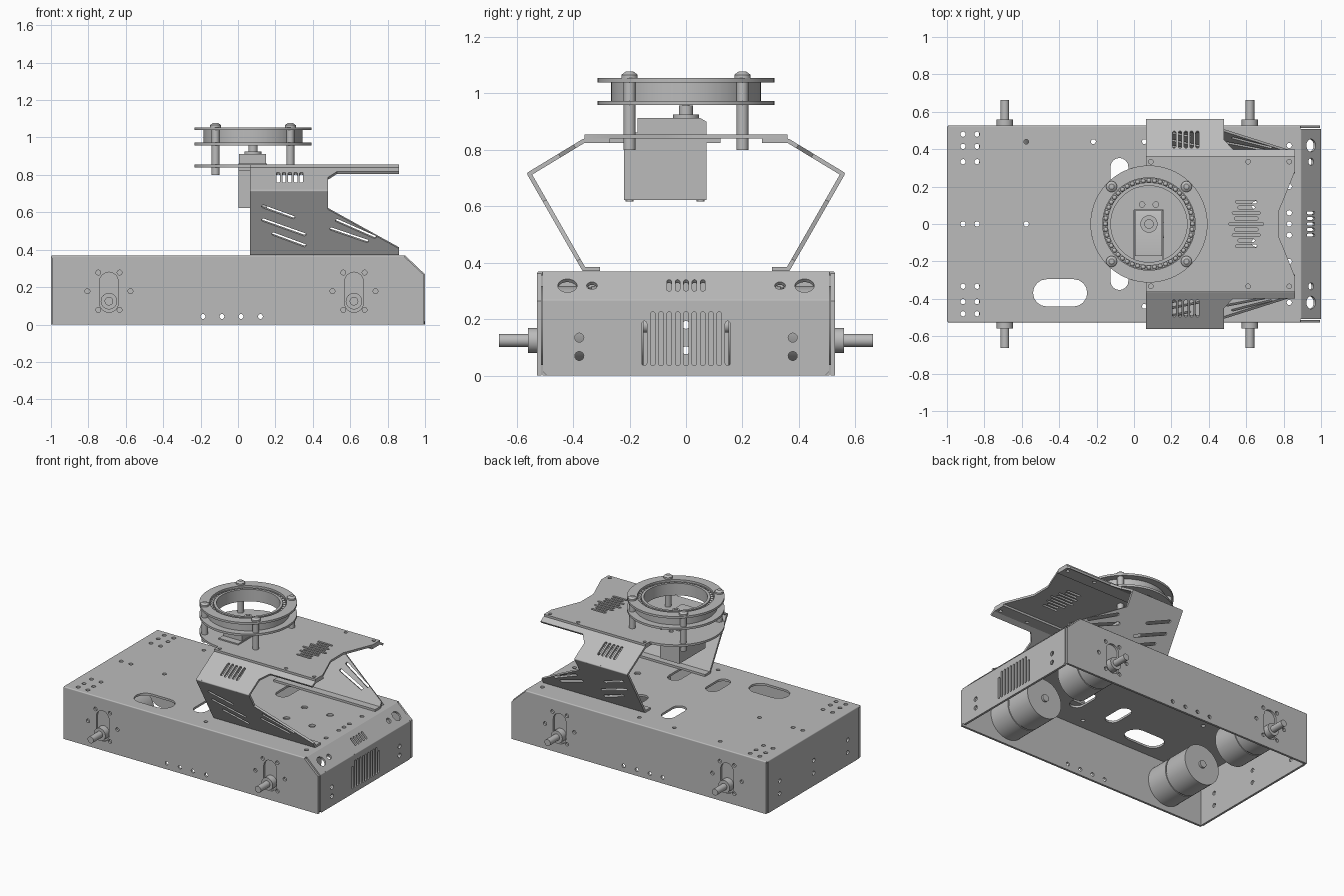
import bpy, bmesh, math
from mathutils import Vector, Matrix

cube = bpy.data.objects.get("Cube")
if cube:
    bpy.data.objects.remove(cube)

GREY = (0.5, 0.5, 0.5, 1)
metal = bpy.data.materials.new("plain_grey_metal")
metal.use_nodes = True
metal.diffuse_color = GREY
metal.node_tree.nodes["Principled BSDF"].inputs["Base Color"].default_value = GREY

T = 0.015  # sheet thickness
X, Y, Z = Vector((1, 0, 0)), Vector((0, 1, 0)), Vector((0, 0, 1))


def add(name, mesh):
    obj = bpy.data.objects.new(name, mesh)
    bpy.context.collection.objects.link(obj)
    mesh.materials.clear()
    mesh.materials.append(metal)
    bpy.ops.object.select_all(action='DESELECT')
    obj.select_set(True)
    bpy.context.view_layer.objects.active = obj
    bpy.ops.object.shade_smooth_by_angle(angle=math.radians(35))
    return obj


def arc(cx, cy, r, a0, a1, n):
    return [(cx + r * math.cos(math.radians(a0 + (a1 - a0) * i / n)),
             cy + r * math.sin(math.radians(a0 + (a1 - a0) * i / n))) for i in range(n + 1)]


def circle(cx, cy, r, n=16):
    return arc(cx, cy, r, 0, 360, n)[:-1]


def slot(x0, y0, x1, y1, r):
    """Round-ended slot whose end centres are the two points."""
    a = math.degrees(math.atan2(y1 - y0, x1 - x0))
    return arc(x1, y1, r, a - 90, a + 90, 8) + arc(x0, y0, r, a + 90, a + 270, 8)


def rect(x0, y0, x1, y1):
    return [(x0, y0), (x1, y0), (x1, y1), (x0, y1)]


def sheet(name, origin, u, v, outline, holes=(), t=T):
    """Flat plate with holes, drawn in the plane u, v and centred on it."""
    curve = bpy.data.curves.new(name, 'CURVE')
    curve.dimensions = '2D'
    curve.fill_mode = 'BOTH'
    curve.extrude = t / 2
    for pts in [outline, *holes]:
        sp = curve.splines.new('POLY')
        sp.points.add(len(pts) - 1)
        for p, (a, b) in zip(sp.points, pts):
            p.co = (a, b, 0, 1)
        sp.use_cyclic_u = True
    tmp = bpy.data.objects.new(name + "_outline", curve)
    bpy.context.collection.objects.link(tmp)
    graph = bpy.context.evaluated_depsgraph_get()
    mesh = bpy.data.meshes.new_from_object(tmp.evaluated_get(graph))
    bpy.data.objects.remove(tmp)
    m = Matrix((u, v, u.cross(v))).transposed().to_4x4()
    m.translation = origin
    mesh.transform(m)
    bm = bmesh.new()
    bm.from_mesh(mesh)
    bmesh.ops.remove_doubles(bm, verts=bm.verts, dist=0.0001)
    bmesh.ops.recalc_face_normals(bm, faces=bm.faces)
    bm.to_mesh(mesh)
    bm.free()
    return add(name, mesh)


def rod(name, p0, p1, r, r2=None, n=32):
    p0, p1 = Vector(p0), Vector(p1)
    d = p1 - p0
    m = Matrix.Translation((p0 + p1) / 2) @ d.to_track_quat('Z', 'Y').to_matrix().to_4x4()
    bm = bmesh.new()
    bmesh.ops.create_cone(bm, cap_ends=True, segments=n, radius1=r,
                          radius2=r if r2 is None else r2, depth=d.length, matrix=m)
    mesh = bpy.data.meshes.new(name)
    bm.to_mesh(mesh)
    bm.free()
    return add(name, mesh)


def box(name, x0, x1, y0, y1, z0, z1):
    return sheet(name, Vector((0, 0, (z0 + z1) / 2)), X, Y, rect(x0, y0, x1, y1), t=z1 - z0)


# Chassis deck
H, W = 0.3625, 0.52
holes = [circle(x, s * y, 0.014) for x in (-0.914, -0.839) for y in (0.48, 0.415, 0.333) for s in (1, -1)]
holes += [circle(x, 0, 0.014) for x in (-0.914, -0.839, -0.576, 0.83)]
holes += [circle(x, s * 0.44, 0.013) for x in (-0.576, -0.217, 0.056) for s in (1, -1) if s > 0 or x > -0.2]
holes += [circle(0.83, s * y, 0.014) for y in (0.06, 0.2, 0.333, 0.42) for s in (1, -1)]
holes += [circle(x, s * 0.1, 0.022) for x in (0.45, 0.65) for s in (1, -1)]
holes += [slot(x, s * 0.19, x, s * 0.305, 0.048) for x in (-0.078, 0.22) for s in (1, -1)]
holes.append(slot(-0.467, -0.368, -0.323, -0.368, 0.073))
sheet("chassis_deck", Z * H, X, Y, rect(-0.9925, -W, 0.89, W), holes)

# Chassis side walls with motor slots and screw holes
MOTORS = (-0.69, 0.62)
wall = [(-0.995, 0), (0.995, 0), (0.995, 0.265), (0.89, H), (-0.995, H)]
holes = [circle(x, 0.043, 0.013) for x in (-0.187, -0.086, 0.016, 0.12)]
for mx in MOTORS:
    holes.append(slot(mx, 0.115, mx, 0.23, 0.05))
    holes += [circle(mx + s * 0.115, 0.178, 0.013) for s in (1, -1)]
    holes += [circle(mx + s * 0.057, 0.178 + q * 0.1, 0.013) for s in (1, -1) for q in (1, -1)]
for s, side in ((1, "back"), (-1, "front")):
    sheet(side + "_wall", Y * s * W, X, Z, wall, holes)
    rod(side + "_wall_bend", (-0.995, s * W, H), (0.89, s * W, H), T / 2, n=12)

# Left end: vented plate and sloping strip
E = 0.508
holes = [slot(i * 0.0295, 0.044, i * 0.0295, 0.185 if abs(i) == 5 else 0.218, 0.0085) for i in range(-5, 6)]
holes += [circle(s * 0.378, z, 0.016) for z in (0.07, 0.135) for s in (1, -1)]
sheet("vented_end", X * 0.9925, Y, Z, [(-E + 0.015, 0), (E - 0.015, 0), (E, 0.015), (E, 0.265), (-E, 0.265), (-E, 0.015)], holes)
slope = Vector((-0.1025, 0, H - 0.265))
L = slope.length
holes = [circle(s * 0.42, L * 0.5, 0.034, 24) for s in (1, -1)] + [circle(s * 0.333, L * 0.5, 0.019) for s in (1, -1)]
holes += [slot(i * 0.03, L * 0.36, i * 0.03, L * 0.66, 0.008) for i in range(-2, 3)]
sheet("sloping_strip", Vector((0.9925, 0, 0.265)), Y, slope.normalized(), rect(-E, 0, E, L), holes)
rod("strip_lower_bend", (0.9925, -E, 0.265), (0.9925, E, 0.265), T / 2, n=12)
rod("strip_upper_bend", (0.89, -E, H), (0.89, E, H), T / 2, n=12)

# Right end plate
holes = [circle(y, z, 0.014) for y in (-0.38, 0, 0.38) for z in (0.09, 0.18)]
sheet("plain_end", X * -0.9925, Y, Z, rect(-E, 0, E, H), holes)
rod("plain_end_bend", (-0.9925, -W, H), (-0.9925, W, H), T / 2, n=12)

# Geared motors with offset shafts
for mx in MOTORS:
    for s in (1, -1):
        for part, y0, y1, r in (("gearbox", 0.512, 0.345, 0.14), ("motor_seam", 0.345, 0.335, 0.134),
                                ("motor_can", 0.335, 0.15, 0.14), ("motor_cap", 0.15, 0.135, 0.025)):
            rod(part, (mx, s * y0, 0.178), (mx, s * y1, 0.178), r, n=48)
        rod("shaft_hub", (mx, s * 0.51, 0.125), (mx, s * 0.56, 0.125), 0.044)
        rod("drive_shaft", (mx, s * 0.55, 0.125), (mx, s * 0.663, 0.125), 0.023)

# Bent side brackets of the raised platform
X0, X1, XM = 0.065, 0.86, 0.48
LOW, MID, TOP = (0.362, 0.378), (0.555, 0.715), (0.362, 0.832)


def bracket_panel(name, s, a, b, outline, slots):
    """Outline and slots are given as x, z and stretched along the slope."""
    d = Vector((0, s * (b[0] - a[0]), b[1] - a[1]))
    k = d.length / d.z
    f = lambda p: (p[0], (p[1] - a[1]) * k)
    sheet(name, Vector((0, s * a[0], a[1])), X, d.normalized(), [f(p) for p in outline],
          [slot(*f(q[:2]), *f(q[2:]), 0.009) for q in slots])


lower = [(X0, LOW[1]), (X1, LOW[1]), (X1, 0.41), (XM, 0.62), (XM, MID[1]), (X0, MID[1])]
upper = [(X0, MID[1]), (XM, MID[1]), (XM, 0.78), (0.53, 0.812), (X1, 0.812), (X1, TOP[1]), (X0, TOP[1])]
cuts = [(0.135, 0.635, 0.295, 0.577), (0.135, 0.563, 0.355, 0.485), (0.19, 0.488, 0.355, 0.427),
        (0.53, 0.56, 0.73, 0.472), (0.50, 0.515, 0.69, 0.45)]
vents = [(0.215 + 0.031 * i, 0.757, 0.215 + 0.031 * i, 0.803) for i in range(5)]
for s, side in ((1, "back"), (-1, "front")):
    bracket_panel(side + "_bracket_lower", s, LOW, MID, lower, cuts)
    bracket_panel(side + "_bracket_upper", s, MID, TOP, upper, vents)
    sheet(side + "_bracket_foot", Z * LOW[1], X, Y, rect(X0, s * 0.305, X1, s * LOW[0]))
    sheet(side + "_bracket_flange", Z * TOP[1], X, Y, rect(X0, s * 0.27, X1, s * TOP[0]),
          [circle(x, s * 0.333, 0.012) for x in (0.09, 0.61, 0.83)])
    for (y, z), x1 in ((LOW, X1), (MID, XM), (TOP, X1)):
        rod(side + "_bracket_bend", (X0, s * y, z), (x1, s * y, z), T / 2, n=12)

# Platform plate with rounded end, servo opening and vents
CX, R = 0.08, 0.313
edge = [(X1, 0.36), (X0, 0.36)] + arc(CX, 0, R, 93, 267, 40) + [(X0, -0.36), (X1, -0.36)]
edge += [(X1, -0.28), (0.775, -0.07), (0.775, 0.07), (X1, 0.28)]
holes = [rect(0, -0.222, 0.157, 0.074)]
holes += [circle(x, s * 0.333, 0.012) for x in (0.09, 0.61, 0.83) for s in (1, -1)]
holes += [circle(CX + s * 0.037, 0.104, 0.015) for s in (1, -1)]
for i in range(-4, 5):
    half = 0.085 - 0.009 * abs(i) - (0.02 if i % 2 else 0)
    holes.append(slot(0.6 - half, i * 0.0295, 0.6 + half, i * 0.0295, 0.008))
sheet("platform_plate", Z * 0.847, X, Y, edge, holes)

# Servo: body, mounting tabs, stepped top, output and connector
box("servo_body", 0.002, 0.155, -0.22, 0.072, 0.622, 0.862)
box("servo_tabs", 0.002, 0.155, -0.273, 0.122, 0.824, 0.84)
sheet("servo_top", X * 0.0785, Y, Z, [(-0.172, 0.86), (0.072, 0.86), (0.072, 0.9), (0.05, 0.913), (-0.172, 0.913)], t=0.145)
rod("servo_collar", (CX, 0, 0.91), (CX, 0, 0.925), 0.046)
rod("servo_spline", (CX, 0, 0.92), (CX, 0, 0.958), 0.025)
rod("servo_screw", (CX, 0, 0.955), (CX, 0, 0.964), 0.012)
sheet("servo_connector", X * 0.157, Y, Z, slot(-0.057, 0.692, -0.008, 0.692, 0.017),
      [circle(-0.032 + i * 0.018, 0.692, 0.005) for i in (-1, 0, 1)], t=0.006)
for y in (-0.2, 0.052):
    rod("servo_case_screw", (CX + 0.055, y, 0.618), (CX + 0.055, y, 0.63), 0.014)

# Turntable: two rings, bearing races and balls
C = X * CX
posts = [circle(sx * 0.2, sy * 0.2, 0.012) for sx in (1, -1) for sy in (1, -1)]
for name, z in (("lower_ring", 0.966), ("upper_ring", 1.047)):
    sheet(name, C + Z * z, X, Y, circle(0, 0, R, 72), [circle(0, 0, 0.247, 72)] + posts)
sheet("outer_race", C + Z * 1.0065, X, Y, circle(0, 0, 0.265, 72), [circle(0, 0, 0.243, 72)], t=0.068)
sheet("inner_race", C + Z * 1.0065, X, Y, circle(0, 0, 0.222, 72), [circle(0, 0, 0.204, 72)], t=0.085)
sheet("ball_cage", C + Z * 1.0065, X, Y, circle(0, 0, 0.245, 72), [circle(0, 0, 0.22, 72)], t=0.05)
bm = bmesh.new()
for x, y in circle(CX, 0, 0.2325, 48):
    bmesh.ops.create_icosphere(bm, subdivisions=2, radius=0.0125, matrix=Matrix.Translation((x, y, 1.033)))
balls = bpy.data.meshes.new("bearing_balls")
bm.to_mesh(balls)
bm.free()
add("bearing_balls", balls)

# Turntable posts with domed screws
for sx in (1, -1):
    for sy in (1, -1):
        x, y = CX + sx * 0.2, sy * 0.2
        rod("turntable_post", (x, y, 0.8), (x, y, 1.05), 0.021)
        rod("screw_head", (x, y, 1.054), (x, y, 1.066), 0.029)
        rod("screw_dome", (x, y, 1.066), (x, y, 1.077), 0.029, 0.014)
